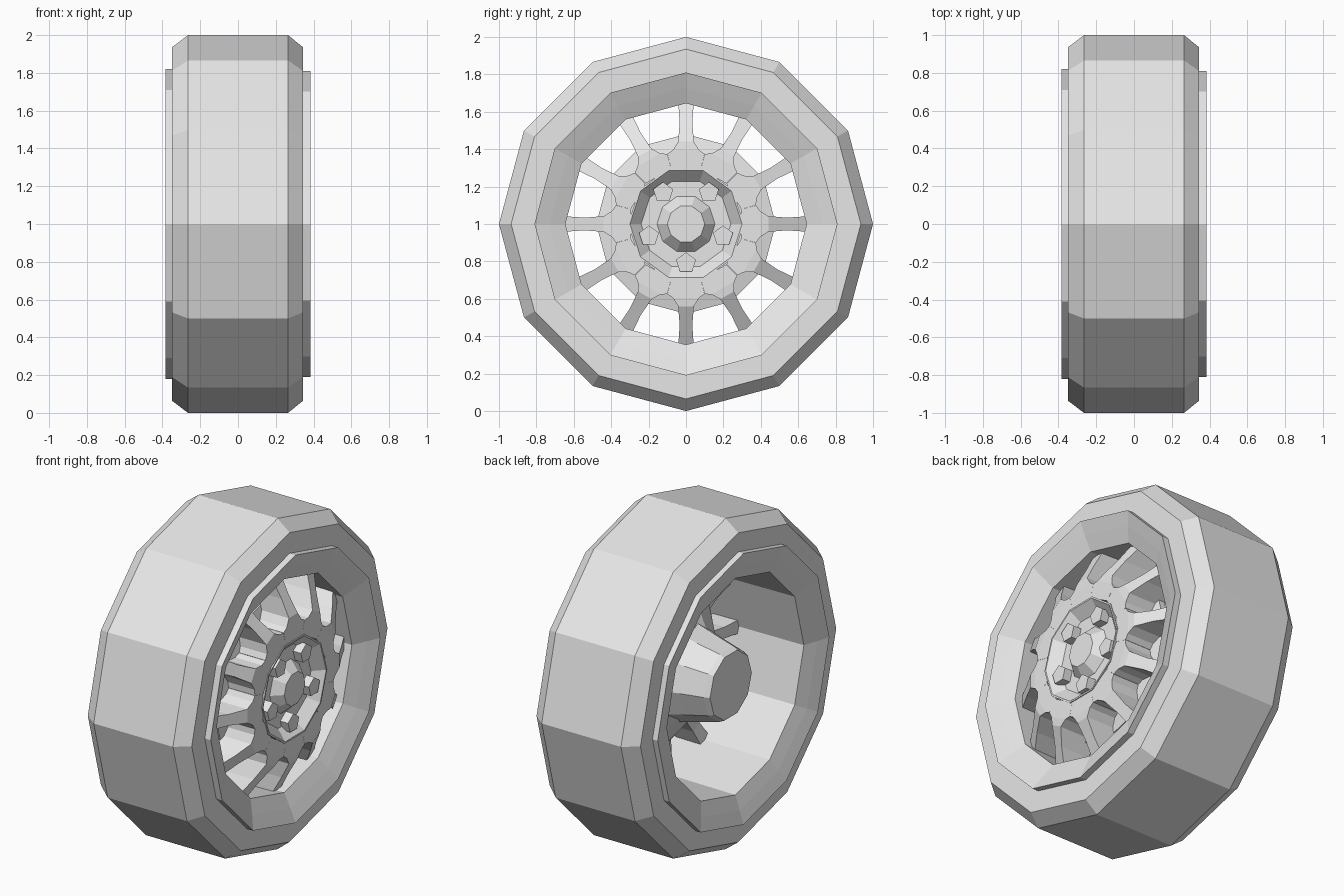
import bpy, bmesh
from math import sin, cos, pi, radians
from mathutils import Matrix, Vector

if "Cube" in bpy.data.objects:
    bpy.data.objects.remove(bpy.data.objects["Cube"])

grey = bpy.data.materials.new("plain_grey")
grey.use_nodes = True
grey.diffuse_color = (0.8, 0.8, 0.8, 1)
grey.node_tree.nodes["Principled BSDF"].inputs["Base Color"].default_value = (0.8, 0.8, 0.8, 1)

AXLE = Matrix.Translation((0, 0, 1))


def finish(name, bm, matrix=AXLE):
    """Turn a bmesh into a flat shaded object placed on the axle."""
    bmesh.ops.recalc_face_normals(bm, faces=bm.faces)
    bm.transform(matrix)
    mesh = bpy.data.meshes.new(name)
    bm.to_mesh(mesh)
    bm.free()
    mesh.materials.append(grey)
    obj = bpy.data.objects.new(name, mesh)
    bpy.context.scene.collection.objects.link(obj)
    return obj


def lathe(name, profile, sides, hollow=False, matrix=AXLE):
    """Revolve (x, radius) points round the x axis, as a hollow ring or a capped solid."""
    bm = bmesh.new()
    rings = []
    for x, r in profile:
        angles = [2 * pi * i / sides for i in range(sides)]
        rings.append([bm.verts.new((x, r * cos(a), r * sin(a))) for a in angles])
    pairs = list(zip(rings, rings[1:]))
    if hollow:
        pairs.append((rings[-1], rings[0]))
    else:
        bm.faces.new(rings[0])
        bm.faces.new(rings[-1])
    for a, b in pairs:
        for i in range(sides):
            j = (i + 1) % sides
            bm.faces.new((a[i], a[j], b[j], b[i]))
    return finish(name, bm, matrix)


# Tyre with chamfered shoulders
lathe("tyre", [(-0.35, 0.75), (-0.35, 0.935), (-0.265, 1), (0.265, 1),
               (0.345, 0.935), (0.345, 0.75)], 12, hollow=True)

# Rim: raised lip on both sides and an open barrel
lathe("rim", [(-0.33, 0.655), (-0.36, 0.74), (-0.385, 0.82), (-0.34, 0.82), (-0.3, 0.76),
              (0.3, 0.76), (0.34, 0.81), (0.385, 0.81), (0.35, 0.73), (0.31, 0.645),
              (0.1, 0.65)], 12, hollow=True)

# Hub: rear cap, recessed front dish and centre cap
lathe("hub", [(-0.3, 0.2), (-0.27, 0.215), (-0.13, 0.25), (0.1, 0.31), (0.38, 0.31),
              (0.38, 0.3), (0.32, 0.24), (0.32, 0.155), (0.38, 0.1)], 10)

# Flange behind the spokes
lathe("hub_flange", [(-0.06, 0.24), (0.1, 0.43), (0.14, 0.48), (0.18, 0.48), (0.2, 0.4)], 12)

# Spokes: each strip fills one sector at the hub, then narrows and drops back to the rim
# stations: radius, half width, front x, back x
stations = [(0.295, 0.079, 0.375, 0.13), (0.375, 0.1, 0.375, 0.13), (0.395, 0.07, 0.375, 0.13),
            (0.44, 0.042, 0.37, 0.13), (0.54, 0.034, 0.315, 0.12), (0.66, 0.042, 0.25, 0.1)]
for k in range(12):
    bm = bmesh.new()
    loops = [[bm.verts.new(p) for p in ((f, -w, r), (f, w, r), (b, w, r), (b, -w, r))]
             for r, w, f, b in stations]
    for a, b in zip(loops, loops[1:]):
        for i in range(4):
            j = (i + 1) % 4
            bm.faces.new((a[i], a[j], b[j], b[i]))
    bm.faces.new(loops[0])
    bm.faces.new(loops[-1])
    finish(f"spoke_{k + 1}", bm, AXLE @ Matrix.Rotation(radians(30 * k), 4, "X"))

# Five lug nuts, one corner pointing at the centre
for k in range(5):
    angle = radians(72 * k - 90)
    place = Matrix.Translation(Vector((0, cos(angle), sin(angle))) * 0.208)
    turn = Matrix.Rotation(angle + pi, 4, "X")
    lathe(f"lug_nut_{k + 1}", [(0.3, 0.056), (0.372, 0.056)], 5, matrix=AXLE @ place @ turn)
